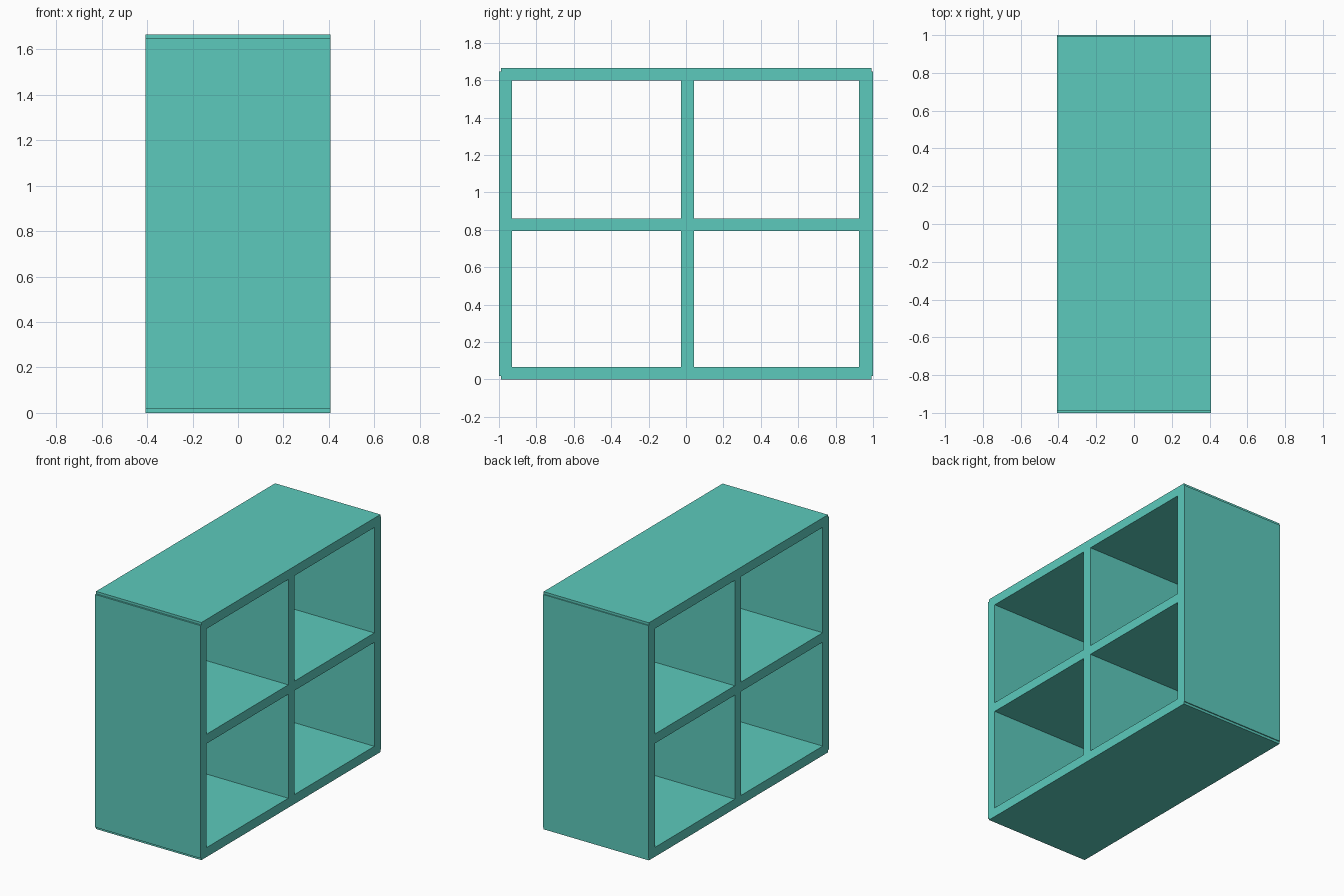
import bpy

cube = bpy.data.objects.get("Cube")
if cube:
    bpy.data.objects.remove(cube, do_unlink=True)

# Single turquoise paint
paint = bpy.data.materials.new("turquoise paint")
paint.use_nodes = True
colour = (0.107, 0.591, 0.504, 1)
paint.diffuse_color = colour
bsdf = next(n for n in paint.node_tree.nodes if n.type == 'BSDF_PRINCIPLED')
bsdf.inputs["Base Color"].default_value = colour

DEPTH = 0.816
HEIGHT = 1.664
BOARD = 0.066


def board(name, y0, y1, z0, z1):
    """Flat board running the full depth of the unit along x."""
    bpy.ops.mesh.primitive_cube_add(size=1, location=(0, (y0 + y1) / 2, (z0 + z1) / 2))
    ob = bpy.context.object
    ob.name = name
    ob.scale = (DEPTH, y1 - y0, z1 - z0)
    bpy.ops.object.transform_apply(location=False, rotation=False, scale=True)
    ob.data.materials.append(paint)
    return ob


# Outer frame: the caps stop just short of the side boards' outer faces
for name, z in (("bottom_board", 0), ("top_board", HEIGHT - BOARD)):
    board(name, -0.988, 0.993, z, z + BOARD)
board("front_side_board", -1, -0.93, 0.017, HEIGHT - 0.017)
board("back_side_board", 0.926, 1, 0.017, HEIGHT - 0.017)

# Middle shelf between the sides
SHELF = 0.794
board("middle_shelf", -0.93, 0.926, SHELF, SHELF + BOARD)

# Upright dividers above and below the shelf
for name, z0, z1 in (("lower_divider", BOARD, SHELF),
                     ("upper_divider", SHELF + BOARD, HEIGHT - BOARD)):
    board(name, -0.026, 0.043, z0, z1)
